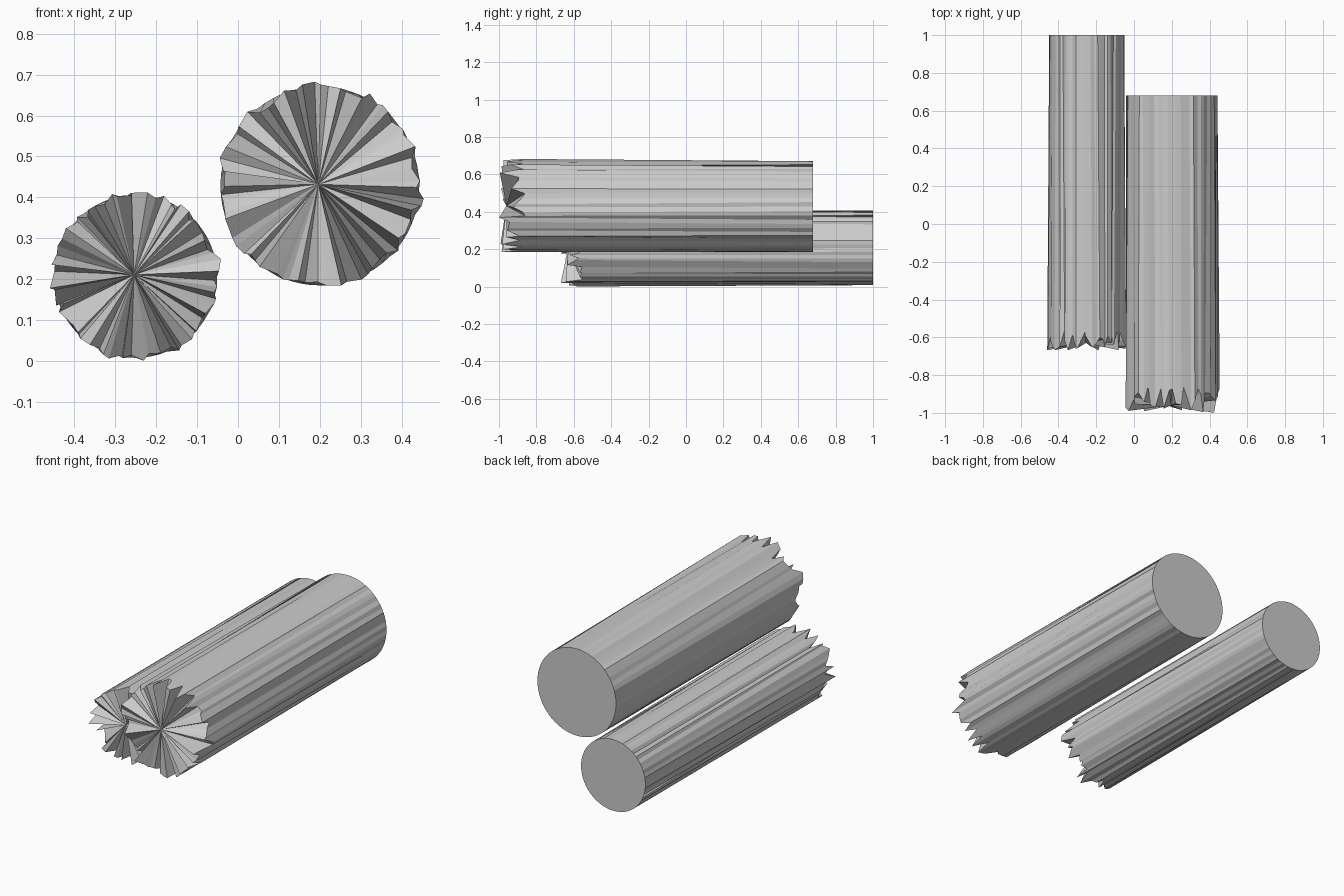
import bpy, bmesh, math, random

if "Cube" in bpy.data.objects:
    bpy.data.objects.remove(bpy.data.objects["Cube"])

SIDES = 64


def log(name, x, z, radius, back, front, depth, hub, seed):
    """Log along y: clean sawn back end, splintered fan-shaped front end."""
    rng = random.Random(seed)
    bm = bmesh.new()
    back_ring, front_ring = [], []
    for i in range(SIDES):
        a = 2 * math.pi * i / SIDES
        c, s = math.cos(a), math.sin(a)
        back_ring.append(bm.verts.new((x + radius * c, back, z + radius * s)))
        # splintered rim: each point shifted at random
        front_ring.append(bm.verts.new((
            x + radius * c + rng.uniform(-0.013, 0.013),
            front + rng.uniform(-depth, depth),
            z + radius * s + rng.uniform(-0.013, 0.013))))
    centre = bm.verts.new((x - 0.004, hub, z + 0.004))

    # sawn end, bark sides and splintered fan
    bm.faces.new(back_ring)
    for i in range(SIDES):
        j = (i + 1) % SIDES
        bm.faces.new((back_ring[i], front_ring[i], front_ring[j], back_ring[j]))
        bm.faces.new((centre, front_ring[j], front_ring[i]))
    bmesh.ops.recalc_face_normals(bm, faces=bm.faces)

    mesh = bpy.data.meshes.new(name)
    bm.to_mesh(mesh)
    bm.free()
    obj = bpy.data.objects.new(name, mesh)
    bpy.context.collection.objects.link(obj)
    return obj


log("large_log", 0.20, 0.428, 0.243, 0.68, -0.93, 0.07, -0.96, 3)
log("small_log", -0.25, 0.207, 0.199, 1.0, -0.61, 0.06, -0.63, 8)
